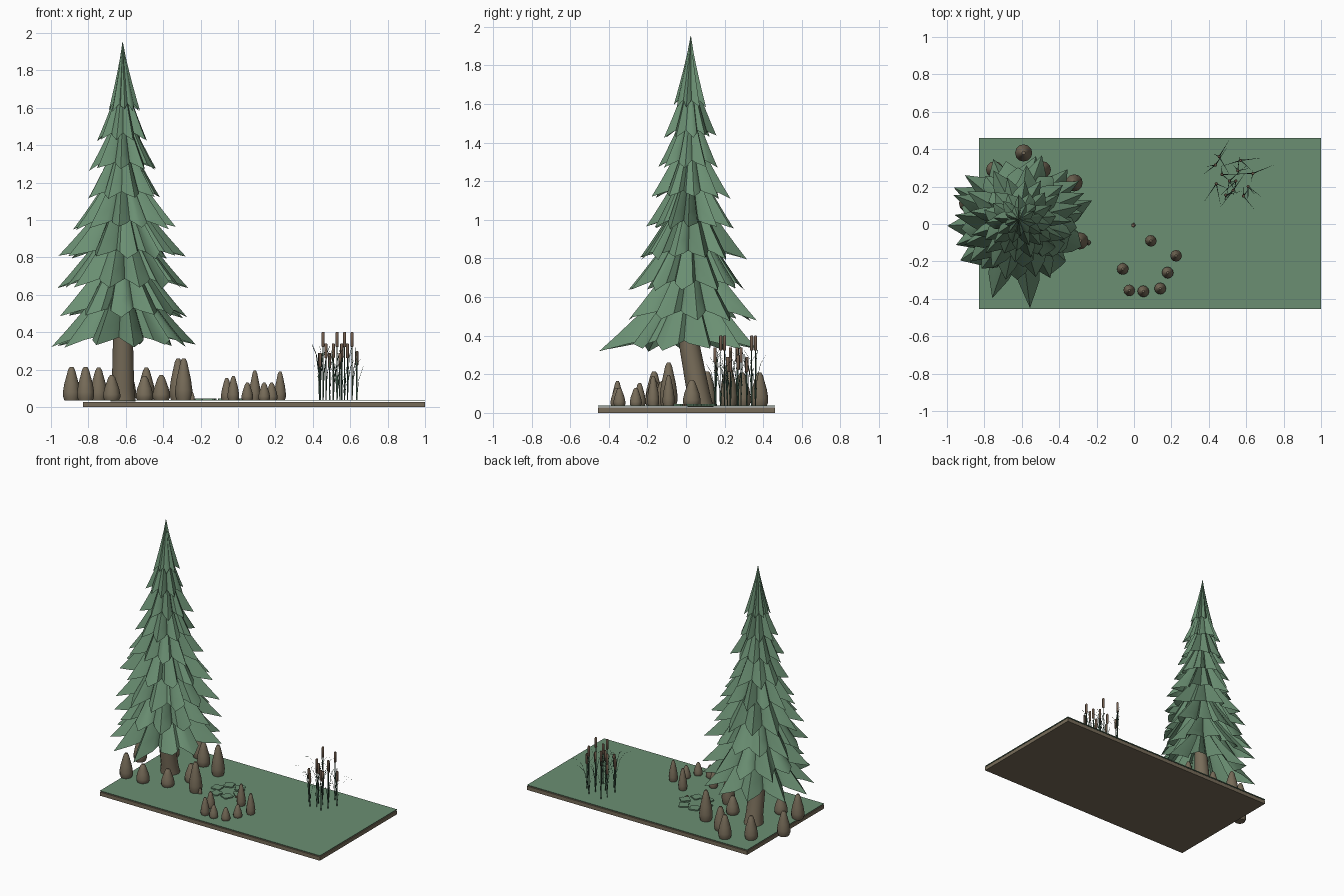
import bpy, bmesh, math, random
from mathutils import Vector

random.seed(4)
if "Cube" in bpy.data.objects:
    bpy.data.objects.remove(bpy.data.objects["Cube"])


def material(name, rgb):
    m = bpy.data.materials.new(name)
    m.use_nodes = True
    m.diffuse_color = (*rgb, 1)
    m.node_tree.nodes["Principled BSDF"].inputs["Base Color"].default_value = (*rgb, 1)
    return m


GREEN = material("pine green", (.145, .275, .17))
BROWN = material("bark brown", (.185, .15, .1))
REED = material("dark reed green", (.055, .115, .075))
HEAD = material("seed head brown", (.17, .11, .075))


def finish(name, bm, mat, angle=40):
    mesh = bpy.data.meshes.new(name)
    bmesh.ops.recalc_face_normals(bm, faces=bm.faces)
    bm.to_mesh(mesh)
    bm.free()
    ob = bpy.data.objects.new(name, mesh)
    bpy.context.collection.objects.link(ob)
    mesh.materials.append(mat)
    bpy.ops.object.select_all(action='DESELECT')
    ob.select_set(True)
    bpy.context.view_layer.objects.active = ob
    if angle:
        bpy.ops.object.shade_smooth_by_angle(angle=math.radians(angle))
    return ob


def loft(bm, rings, cap_start=False, cap_end=False):
    """Bridge equally long rings of points into a tube."""
    rows = [[bm.verts.new(p) for p in ring] for ring in rings]
    n = len(rows[0])
    for a, b in zip(rows, rows[1:]):
        for i in range(n):
            j = (i + 1) % n
            bm.faces.new((a[i], a[j], b[j], b[i]))
    if cap_start:
        bm.faces.new(rows[0][::-1])
    if cap_end:
        bm.faces.new(rows[-1])


def circle(x, y, z, r, n):
    return [(x + r * math.cos(math.tau * i / n), y + r * math.sin(math.tau * i / n), z)
            for i in range(n)]


def slab(name, z0, z1, mat):
    bm = bmesh.new()
    corners = [(-.83, -.455), (1, -.455), (1, .46), (-.83, .46)]
    loft(bm, [[(x, y, z) for x, y in corners] for z in (z0, z1)], True, True)
    finish(name, bm, mat, 0)


# Ground with a thin grass sheet just above it
slab("ground_base", 0, .028, BROWN)
slab("grass_sheet", .034, .038, GREEN)

# Leaning trunk
bm = bmesh.new()
loft(bm, [circle(-.615, y, z, r, 12) for y, z, r in
          [(.075, .03, .068), (.065, .1, .06), (.02, .34, .054), (-.005, .75, .035)]], True, True)
finish("trunk", bm, BROWN)


# Branch skirts: pleated open cones with pointed hems
def skirt(index, radius, depth, hem, height, tips, cx, cy):
    bm = bmesh.new()
    start = math.pi + index * .37
    step = math.tau / tips
    spokes = []
    for k in range(tips):
        a = start + step * k
        reach = 1 if k == 0 else random.uniform(.87, 1.07)
        wobble = 0 if k == 0 else random.uniform(-.14, .14) * step
        # shorter branches on one side, a long one at the front
        if index < 4 and math.cos(a + .5) > .9:
            reach *= .84
        elif index == 0 and math.cos(a + 1.15) > .95:
            reach = 1.12
        spokes.append((a + wobble, reach, random.uniform(-.012, .008)))
        spokes.append((a + step * .33, .77, height * .06))
        spokes.append((a + step * .5, random.uniform(.58, .7), height * .09))
        spokes.append((a + step * .67, .77, height * .06))
    top = hem + height
    rings = []
    for t in (.03, .25, .45, .65, .83, 1):
        ring = []
        for a, k, lift in spokes:
            flare = k * t ** 1.22
            x = -.617 + (cx + .617) * t + radius * flare * math.cos(a)
            y = .025 + (cy - .025) * t + depth * flare * math.sin(a)
            ring.append((x, y, top + (hem + lift - top) * t))
        rings.append(ring)
    loft(bm, rings, True)
    finish(f"branch_skirt_{index + 1}", bm, GREEN, 45)


# Half-width, half-depth and height of each skirt, lowest first
sizes = [(.395, .395, .50), (.365, .36, .48), (.36, .325, .47), (.33, .285, .45),
         (.265, .225, .43), (.22, .205, .41), (.185, .165, .39), (.14, .135, .38),
         (.09, .09, .375)]
for i, (w, d, h) in enumerate(sizes):
    skirt(i, w, d, .328 + .1575 * i, h, 11 if i < 5 else 9,
          -.603 if i == 0 else -.612, -.01 if i == 0 else .018)


# Pointed stones
def stone(name, x, y, top, r, z0=.034):
    profile = [(.82, 0), (.99, .12), (1, .25), (.84, .5), (.58, .74), (.4, .91), (.2, 1)]
    bm = bmesh.new()
    loft(bm, [circle(x, y, z0 + (top - z0) * t, r * k, 12) for k, t in profile], True, True)
    finish(name, bm, BROWN, 50)


tree_stones = [(-.59, .38, .21), (-.49, .29, .21), (-.32, .22, .26), (-.29, -.09, .26),
               (-.745, .29, .21), (-.89, .11, .215), (-.815, -.165, .215),
               (-.675, -.165, .17), (-.5, -.12, .165), (-.41, .03, .17)]
for i, (x, y, top) in enumerate(tree_stones):
    stone(f"tree_stone_{i + 1}", x, y, top, .046)
stone("stone_chip", -.245, -.1, .08, .014)

ring_stones = [(.09, -.09, .195), (.225, -.17, .19), (.18, -.26, .13), (.14, -.345, .13),
               (.05, -.36, .13), (-.025, -.355, .165), (-.06, -.24, .155)]
for i, (x, y, top) in enumerate(ring_stones):
    stone(f"ring_stone_{i + 1}", x, y, top, .031)

# Flat lobed leaves on the grass
for i in range(6):
    a = math.tau * i / 6
    cx, cy = -.11 + .09 * math.cos(a), .04 + .09 * math.sin(a)
    outline = []
    for k in range(28):
        b = math.tau * k / 28
        r = .038 * (1 + .16 * math.cos(4 * b + i))
        outline.append((cx + r * math.cos(b), cy + r * math.sin(b)))
    bm = bmesh.new()
    loft(bm, [[(x, y, z) for x, y in outline] for z in (.037, .046)], True, True)
    finish(f"ground_leaf_{i + 1}", bm, GREEN, 0)

# Small dark sprig
bm = bmesh.new()
loft(bm, [circle(-.003, -.006, .037, .013, 5), circle(-.006, -.008, .047, .009, 5)], True, True)
finish("sprig", bm, HEAD, 0)

# Cattails: stem and seed head
cattails = [(.455, .36, .4), (.57, .34, .4), (.435, .315, .29), (.555, .285, .34),
            (.635, .27, .3), (.47, .265, .34), (.44, .215, .29), (.51, .23, .34),
            (.545, .23, .29), (.53, .18, .4), (.49, .155, .29), (.585, .15, .34),
            (.61, .2, .4)]
stems, heads = bmesh.new(), bmesh.new()
for x, y, top in cattails:
    loft(stems, [circle(x, y, z, .0026, 5) for z in (.035, top - .06)], True, True)
    loft(heads, [circle(x, y, z, r, 8) for z, r in
                 [(top - .078, .006), (top - .074, .0085), (top - .004, .0085), (top, .006)]],
         True, True)
finish("cattail_stems", stems, REED)
finish("cattail_heads", heads, HEAD)

# Arching reed blades
bm = bmesh.new()
for i in range(39):
    x, y, _ = cattails[i % len(cattails)]
    a = random.uniform(0, math.tau)
    out = Vector((math.cos(a), math.sin(a), 0))
    side = Vector((-out.y, out.x, 0))
    reach, rise = random.uniform(.03, .12), random.uniform(.18, .31)
    rows = []
    for t in (0, .3, .55, .8, 1):
        p = Vector((x, y, .035)) + out * reach * t ** 2
        p.z += rise * math.sin(t * 1.75)
        w = .0035 * (1 - .85 * t)
        rows.append([bm.verts.new(p + side * w), bm.verts.new(p - side * w)])
    for q, s in zip(rows, rows[1:]):
        bm.faces.new((q[0], q[1], s[1], s[0]))
finish("reed_blades", bm, REED)
